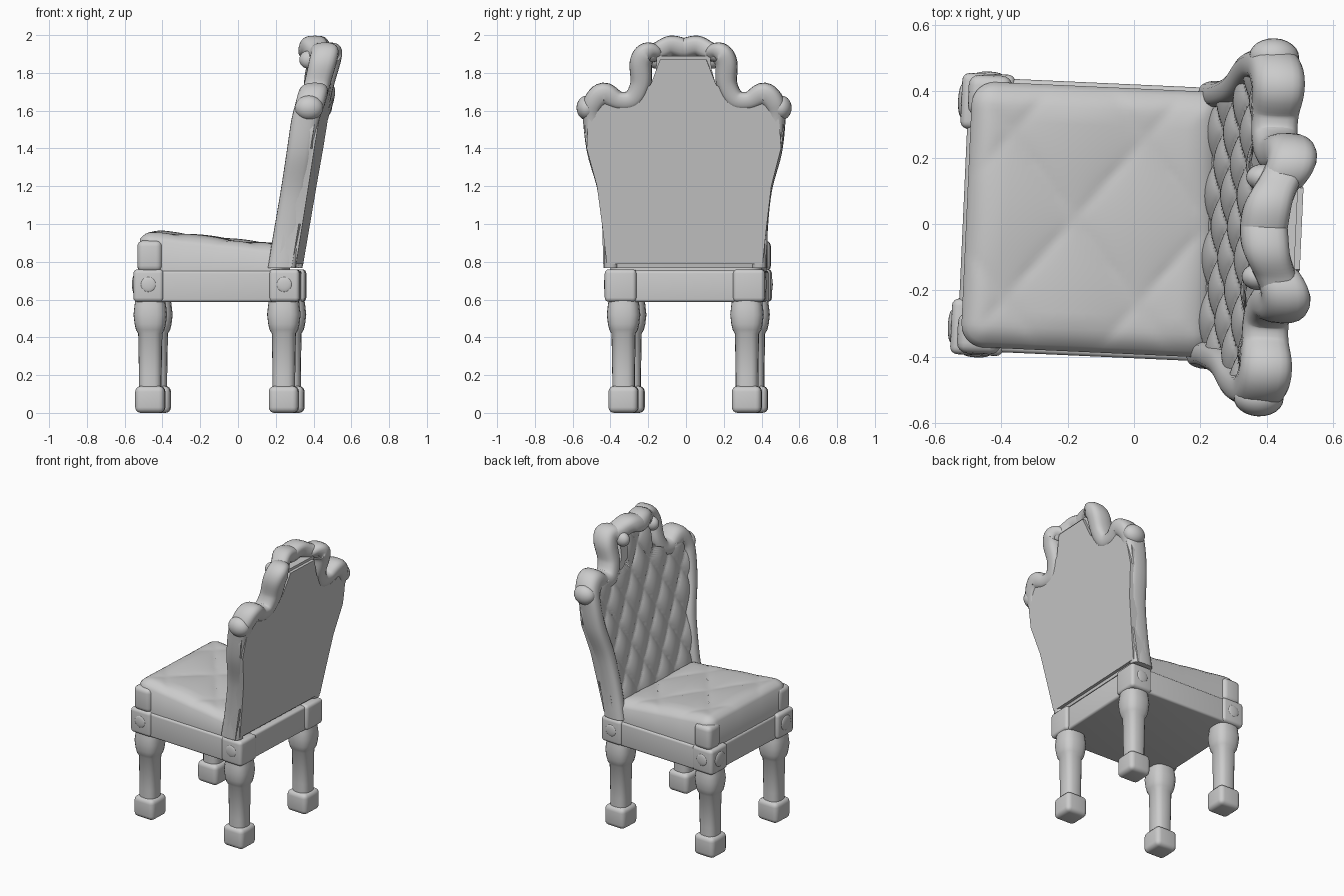
import bpy, bmesh, math
from mathutils import Matrix, Vector

cube = bpy.data.objects.get("Cube")
if cube:
    bpy.data.objects.remove(cube, do_unlink=True)

grey = bpy.data.materials.new("plain grey")
grey.use_nodes = True
grey.diffuse_color = (0.6, 0.6, 0.6, 1)
grey.node_tree.nodes["Principled BSDF"].inputs["Base Color"].default_value = (0.6, 0.6, 0.6, 1)

# The whole chair stands slightly turned
TURN = Matrix.Translation((0, 0.008, 0)) @ Matrix.Rotation(math.radians(-2.6), 4, "Z")


def finish(bm, name, angle=40):
    bmesh.ops.recalc_face_normals(bm, faces=bm.faces)
    mesh = bpy.data.meshes.new(name)
    bm.to_mesh(mesh)
    bm.free()
    mesh.transform(TURN)
    mesh.materials.append(grey)
    obj = bpy.data.objects.new(name, mesh)
    bpy.context.collection.objects.link(obj)
    bpy.ops.object.select_all(action="DESELECT")
    obj.select_set(True)
    bpy.context.view_layer.objects.active = obj
    bpy.ops.object.shade_smooth_by_angle(angle=math.radians(angle))


def block(name, centre, half, bevel):
    bm = bmesh.new()
    m = Matrix.Translation(centre) @ Matrix.Diagonal((*[2 * h for h in half], 1))
    bmesh.ops.create_cube(bm, size=1, matrix=m)
    bmesh.ops.bevel(bm, geom=bm.edges[:], offset=bevel, segments=4, profile=0.5, affect="EDGES")
    finish(bm, name)


def ball(name, centre, radii):
    bm = bmesh.new()
    m = Matrix.Translation(centre) @ Matrix.Diagonal((*radii, 1))
    bmesh.ops.create_uvsphere(bm, u_segments=24, v_segments=14, radius=1, matrix=m)
    finish(bm, name, 180)


def ring_shape(power, count=20):
    for i in range(count):
        a = 2 * math.pi * i / count
        c, s = math.cos(a), math.sin(a)
        yield (math.copysign(abs(c) ** (2 / power), c), math.copysign(abs(s) ** (2 / power), s))


def loft(bm, rings):
    rows = [[bm.verts.new(p) for p in ring] for ring in rings]
    for a, b in zip(rows, rows[1:]):
        for i in range(len(a)):
            j = (i + 1) % len(a)
            bm.faces.new((a[i], a[j], b[j], b[i]))
    bm.faces.new(rows[0])
    bm.faces.new(rows[-1])


def lean(y, z, n):
    """Point on the leaning back; n is the offset towards the rear."""
    return Vector((0.25 + 0.165 * (z - 0.77) + n, y, z))


def smooth_path(points, steps=6):
    pts = [Vector(p) for p in points]
    pts = [2 * pts[0] - pts[1]] + pts + [2 * pts[-1] - pts[-2]]
    out = []
    for a, b, c, d in zip(pts, pts[1:], pts[2:], pts[3:]):
        for k in range(steps):
            t = k / steps
            out.append(0.5 * (2 * b + (c - a) * t + (2 * a - 5 * b + 4 * c - d) * t ** 2
                              + (3 * b - a - 3 * c + d) * t ** 3))
    return out + [pts[-2]]


def rail(name, points, side):
    """Sweep along rows of y, z, half width, half depth, rear offset."""
    path = smooth_path(points)
    rings = []
    for i, p in enumerate(path):
        q, r = path[max(i - 1, 0)], path[min(i + 1, len(path) - 1)]
        t = Vector((r[0] - q[0], r[1] - q[1])).normalized()
        rings.append([lean(side * (p[0] - t.y * p[2] * u), p[1] + t.x * p[2] * u, p[4] + p[3] * v)
                      for u, v in ring_shape(2.7)])
    bm = bmesh.new()
    loft(bm, rings)
    finish(bm, name, 60)


def tuft(u, v):
    return math.sqrt(abs(math.sin(math.pi * (u + v)) * math.sin(math.pi * (u - v))))


# Legs, corner blocks, bosses and the posts beside the seat
LEG = [(0.12, 0.06), (0.2, 0.06), (0.42, 0.064), (0.44, 0.076), (0.47, 0.083),
       (0.52, 0.089), (0.565, 0.084), (0.61, 0.078)]
for end, leg_x, out in (("front", -0.45, -1), ("back", 0.258, 1)):
    for side_name, s in (("left", 1), ("right", -1)):
        tag = end + "_" + side_name
        y = s * 0.327
        block(tag + "_foot", (leg_x, y, 0.071), (0.078, 0.078, 0.071), 0.03)
        bm = bmesh.new()
        loft(bm, [[(leg_x + r * u, y + r * v, z) for u, v in ring_shape(2.8)] for z, r in LEG])
        finish(bm, tag + "_leg")
        bx, by = leg_x + 0.006 * out, s * 0.34
        block(tag + "_corner_block", (bx, by, 0.674), (0.08, 0.084, 0.086), 0.022)
        ball(tag + "_side_boss", (bx, by + s * 0.082, 0.68), (0.04, 0.009, 0.04))
        if end == "front":
            ball(tag + "_end_boss", (bx - 0.078, by, 0.68), (0.012, 0.05, 0.05))
            block(tag + "_seat_post", (-0.45, s * 0.358, 0.83), (0.066, 0.062, 0.083), 0.032)

# Seat apron
block("seat_apron", (-0.095, 0, 0.67), (0.42, 0.412, 0.083), 0.015)

# Tufted seat cushion with rounded corners
N = 48
X0, X1, HY, R = -0.505, 0.26, 0.4, 0.07
cx, hx = (X0 + X1) / 2, (X1 - X0) / 2
bm = bmesh.new()
bmesh.ops.create_grid(bm, x_segments=N, y_segments=N, size=1)
rim = [e for e in bm.edges if e.is_boundary]
for v in bm.verts:
    px, py = v.co.x * hx, v.co.y * HY
    edge = min(hx - abs(px), HY - abs(py))
    ox, oy = abs(px) - (hx - R), abs(py) - (HY - R)
    if ox > 0 and oy > 0:
        k = max(ox, oy) / math.hypot(ox, oy)
        px = math.copysign(hx - R + ox * k, px)
        py = math.copysign(HY - R + oy * k, py)
    x = cx + px
    fall = max(0, 1 - edge / 0.08)
    pillow = tuft((x + 0.18) / 0.4, py / 0.5) * min(1, edge / 0.1)
    v.co = (x, py, 0.952 - 0.11 * (x + 0.42) + 0.016 * pillow - 0.04 * fall ** 2.5)
skirt = bmesh.ops.extrude_edge_only(bm, edges=rim)["geom"]
for v in skirt:
    if isinstance(v, bmesh.types.BMVert):
        v.co.z = 0.74
finish(bm, "seat_cushion", 50)

# Back board reaching the outer edge, with a raised centre tongue
HALF = [(0.432, 0.768), (0.437, 1.0), (0.462, 1.2), (0.515, 1.4), (0.53, 1.5), (0.522, 1.57),
        (0.47, 1.65), (0.34, 1.67), (0.24, 1.69), (0.16, 1.72), (0.147, 1.75), (0.142, 1.89)]
REAR = 0.074
outline = HALF + [(-y, z) for y, z in reversed(HALF)]
bm = bmesh.new()
loft(bm, [[lean(y, z, n) for y, z in outline] for n in (-0.02, REAR)])
rear = [e for e in bm.edges if all((v.co - lean(v.co.y, v.co.z, REAR)).length < 0.001 for v in e.verts)]
bmesh.ops.bevel(bm, geom=rear, offset=0.02, segments=4, affect="EDGES")
finish(bm, "back_board", 30)


def half_width(z):
    for (ya, za), (yb, zb) in zip(HALF, HALF[1:]):
        if z <= zb:
            return ya + (yb - ya) * (z - za) / (zb - za)
    return HALF[-1][0]


# Tufted diamond padding on the back
bm = bmesh.new()
bmesh.ops.create_grid(bm, x_segments=80, y_segments=96, size=1)
for v in bm.verts:
    z = 0.78 + (v.co.y + 1) / 2 * 1.1
    y = v.co.x * (half_width(z) - 0.02)
    v.co = lean(y, z, -0.036 - 0.024 * tuft(y / 0.19, z / 0.3))
finish(bm, "back_padding", 50)

# Scrolled side rails and crest
SIDE = [(0.393, 0.768, 0.042, 0.074, 0), (0.394, 0.95, 0.043, 0.074, 0), (0.416, 1.18, 0.046, 0.072, 0),
        (0.468, 1.38, 0.048, 0.072, 0), (0.488, 1.54, 0.048, 0.074, 0), (0.48, 1.63, 0.058, 0.078, 0.01),
        (0.425, 1.685, 0.064, 0.078, 0.015), (0.345, 1.65, 0.052, 0.07, 0.015),
        (0.27, 1.66, 0.054, 0.068, 0.015), (0.228, 1.74, 0.056, 0.07, 0.02), (0.226, 1.85, 0.06, 0.074, 0.03),
        (0.2, 1.9, 0.058, 0.074, 0.03), (0.16, 1.9, 0.052, 0.07, 0.01), (0.142, 1.87, 0.035, 0.055, -0.01)]
CREST = [(0.2, 1.895, 0.045, 0.06, 0.02), (0.135, 1.915, 0.05, 0.065, -0.01),
         (0.07, 1.943, 0.054, 0.07, -0.042), (0, 1.928, 0.054, 0.07, -0.05), (-0.02, 1.924, 0.04, 0.06, -0.05)]
for side_name, s in (("left", 1), ("right", -1)):
    rail(side_name + "_back_rail", SIDE, s)
    rail(side_name + "_crest", CREST, s)
    ball(side_name + "_rail_scroll", lean(s * 0.515, 1.615, 0.01), (0.075, 0.055, 0.065))
    ball(side_name + "_hook_scroll", lean(s * 0.15, 1.87, -0.05), (0.05, 0.04, 0.048))
